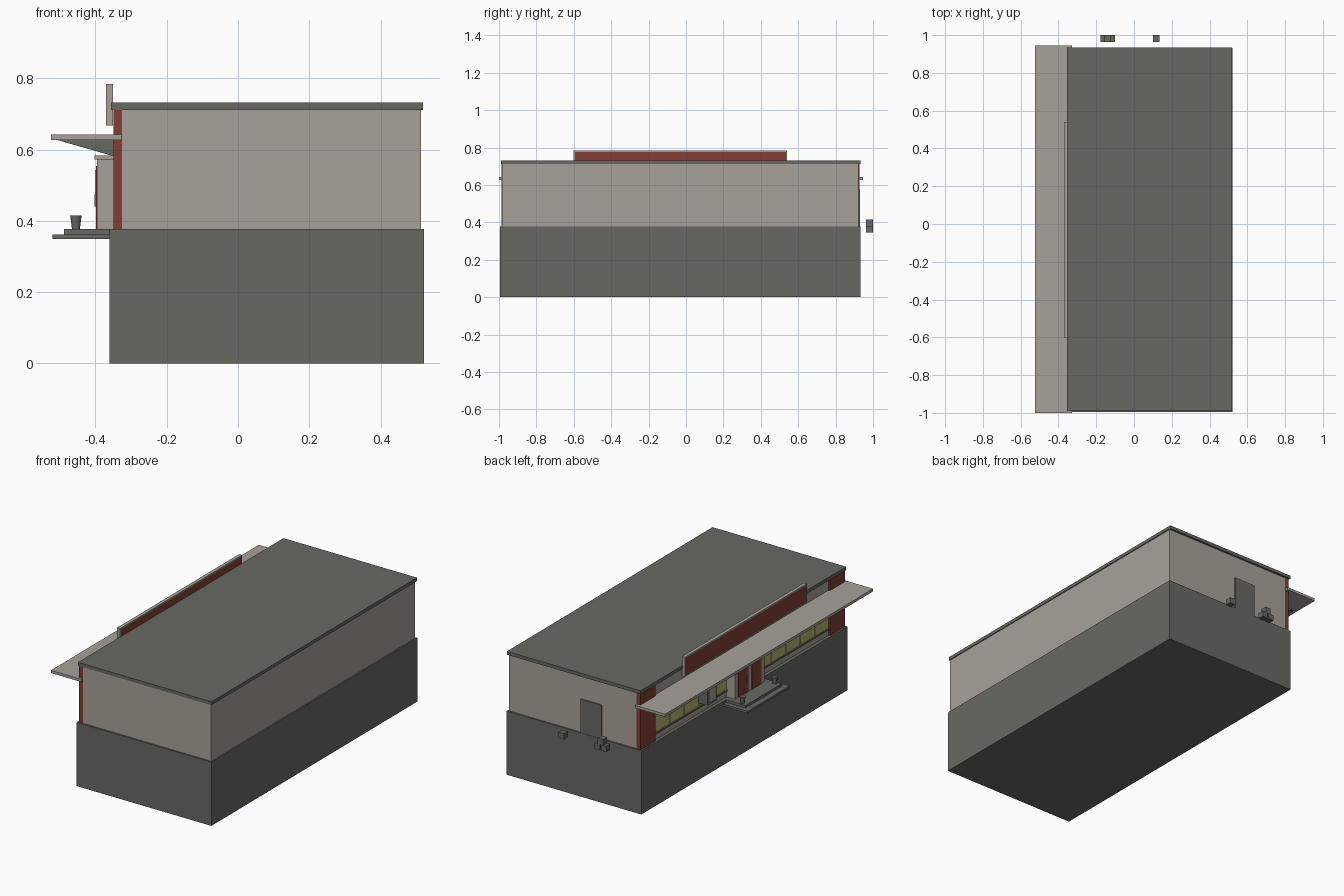
import bpy
import bmesh

cube = bpy.data.objects.get("Cube")
if cube:
    bpy.data.objects.remove(cube, do_unlink=True)


def material(name, color):
    m = bpy.data.materials.new(name)
    m.use_nodes = True
    rgba = (*color, 1)
    m.diffuse_color = rgba
    for n in m.node_tree.nodes:
        if n.type == 'BSDF_PRINCIPLED':
            n.inputs["Base Color"].default_value = rgba
    return m


GREY = material("dark grey", (0.138, 0.141, 0.122))
BEIGE = material("warm beige", (0.39, 0.36, 0.32))
RED = material("brick red", (0.22, 0.048, 0.038))
GLASS = material("yellow glass", (0.48, 0.44, 0.17))


def finish(name, bm, mat):
    bmesh.ops.recalc_face_normals(bm, faces=bm.faces)
    me = bpy.data.meshes.new(name)
    bm.to_mesh(me)
    bm.free()
    me.materials.append(mat)
    ob = bpy.data.objects.new(name, me)
    bpy.context.collection.objects.link(ob)
    return ob


def box(name, xs, ys, zs, mat):
    bm = bmesh.new()
    bmesh.ops.create_cube(bm, size=1)
    for v in bm.verts:
        v.co = [sum(r) / 2 + c * (r[1] - r[0]) for c, r in zip(v.co, (xs, ys, zs))]
    return finish(name, bm, mat)


def prism(name, profile, ys, mat):
    """Extrude an x-z profile along y."""
    bm = bmesh.new()
    face = bm.faces.new([bm.verts.new((x, ys[0], z)) for x, z in profile])
    ext = bmesh.ops.extrude_face_region(bm, geom=[face])
    for v in ext["geom"]:
        if isinstance(v, bmesh.types.BMVert):
            v.co.y = ys[1]
    return finish(name, bm, mat)


MID = -0.03      # centre of the shop front along y
FLOOR = 0.377


def span(offset, width):
    return (MID + offset - width / 2, MID + offset + width / 2)


# Main building
box("base", (-0.36, 0.522), (-0.995, 0.932), (0, FLOOR), GREY)
box("walls", (-0.34, 0.514), (-0.985, 0.923), (FLOOR, 0.714), BEIGE)
box("roof", (-0.356, 0.519), (-0.99, 0.934), (0.712, 0.732), GREY)

# Shop front: corner pillars and window banks on both sides of the entrance
for side, word in ((1, "left"), (-1, "right")):
    box(word + "_pillar", (-0.35, -0.325), span(side * 0.887, 0.14), (FLOOR, 0.713), RED)
    box(word + "_window_sill", (-0.348, -0.338), span(side * 0.476, 0.682), (0.412, 0.42), GREY)
    for i in range(5):
        box(word + "_window", (-0.344, -0.339), span(side * (0.203 + i * 0.136), 0.12),
            (0.422, 0.578), GLASS)

# Canopy with sloping soffit
box("canopy", (-0.525, -0.327), (-1.0, 0.945), (0.627, 0.643), BEIGE)
prism("soffit", [(-0.51, 0.628), (-0.335, 0.628), (-0.335, 0.58), (-0.35, 0.582)],
      span(0, 1.634), GREY)

# Sign panel with raised frame
box("sign_panel", (-0.368, -0.354), span(0, 1.13), (0.674, 0.778), RED)
for z in (0.668, 0.777):
    box("sign_frame_rail", (-0.371, -0.351), span(0, 1.14), (z, z + 0.007), BEIGE)
for side in (1, -1):
    box("sign_frame_end", (-0.371, -0.351), span(side * 0.567, 0.007), (0.668, 0.784), BEIGE)

# Entrance porch with paired doors
box("entrance", (-0.396, -0.335), span(0, 0.275), (FLOOR, 0.574), BEIGE)
box("entrance_cap", (-0.403, -0.335), span(0, 0.29), (0.573, 0.584), BEIGE)
for side in (1, -1):
    box("door", (-0.399, -0.394), span(side * 0.062, 0.09), (FLOOR, 0.553), RED)
    box("door_handle", (-0.403, -0.398), span(side * 0.028, 0.008), (0.44, 0.475), GREY)

# Wall-mounted service hatch
box("hatch", (-0.399, -0.335), (0.284, 0.37), (0.44, 0.555), GREY)
box("hatch_panel", (-0.402, -0.397), (0.297, 0.357), (0.455, 0.543), BEIGE)

# Entrance steps and planters
box("upper_step", (-0.488, -0.355), span(0, 0.34), (0.349, FLOOR), GREY)
box("lower_step", (-0.521, -0.355), span(0, 0.395), (0.349, 0.362), GREY)
for side in (1, -1):
    bm = bmesh.new()
    bmesh.ops.create_cone(bm, cap_ends=True, segments=12, radius1=0.011,
                          radius2=0.016, depth=0.039)
    bmesh.ops.translate(bm, verts=bm.verts, vec=(-0.455, MID + side * 0.15, 0.396))
    finish("planter", bm, GREY)

# Back door and stacked crates
box("back_door", (-0.097, 0.04), (0.92, 0.93), (FLOOR, 0.575), GREY)
for x, z in ((0.118, 0.347), (-0.16, 0.347), (-0.118, 0.347), (-0.14, 0.381)):
    box("crate", (x - 0.018, x + 0.018), (0.963, 1.0), (z, z + 0.034), GREY)
